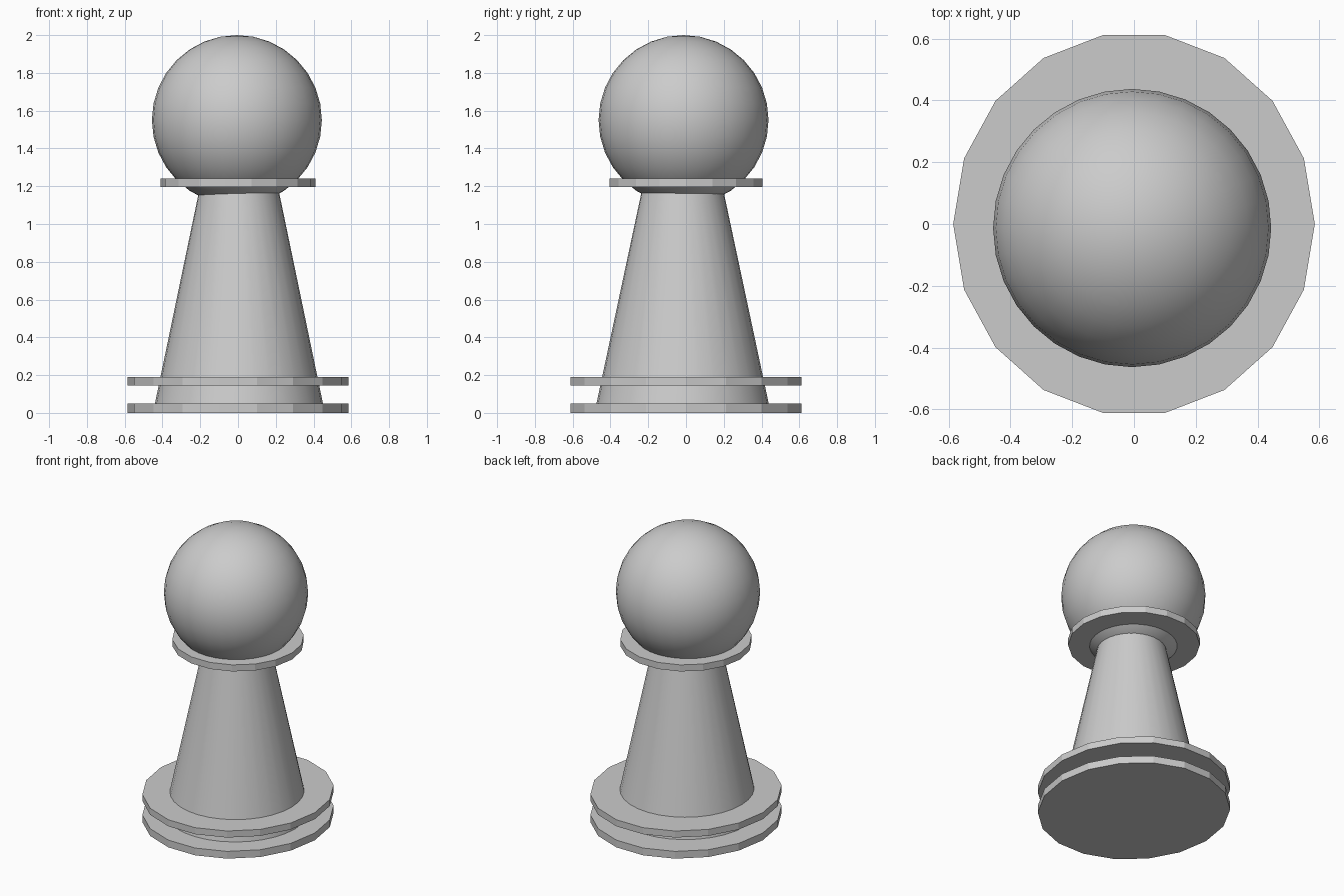
import bpy
import math

if "Cube" in bpy.data.objects:
    bpy.data.objects.remove(bpy.data.objects["Cube"])


def smooth(obj):
    bpy.ops.object.shade_smooth_by_angle(angle=math.radians(30))
    return obj


def disc(name, rx, ry, z0, z1):
    # 18-sided flat disc, corners on the x axis
    bpy.ops.mesh.primitive_cylinder_add(vertices=18, radius=1, depth=z1 - z0,
                                        location=(0, 0, (z0 + z1) / 2))
    obj = bpy.context.object
    obj.name = name
    for v in obj.data.vertices:
        angle = math.atan2(v.co.y, v.co.x) + math.radians(10)
        angle = round((angle - math.radians(10)) / math.radians(10)) * math.radians(10)
        # the primitive starts on +y: turn by 90 degrees to put corners on x
        angle -= math.pi / 2
        v.co.x, v.co.y = rx * math.cos(angle), ry * math.sin(angle)
    return obj


# Base rings and neck collar
disc("base_disc", 0.585, 0.62, 0.0, 0.05)
disc("base_ring", 0.585, 0.62, 0.145, 0.19)
disc("neck_collar", 0.41, 0.412, 1.195, 1.24)

# Tapered body, its top sunk into the head
bottom, top = 0.02, 1.18
bpy.ops.mesh.primitive_cone_add(vertices=32, radius1=0.451, radius2=0.21,
                                depth=top - bottom,
                                location=(0.005, -0.018, (bottom + top) / 2))
body = bpy.context.object
body.name = "tapered_body"
body.scale.y = 1.025
smooth(body)

# Ball head
bpy.ops.mesh.primitive_uv_sphere_add(segments=32, ring_count=16, radius=0.45,
                                     location=(-0.006, -0.013, 1.55))
head = bpy.context.object
head.name = "ball_head"
smooth(head)
